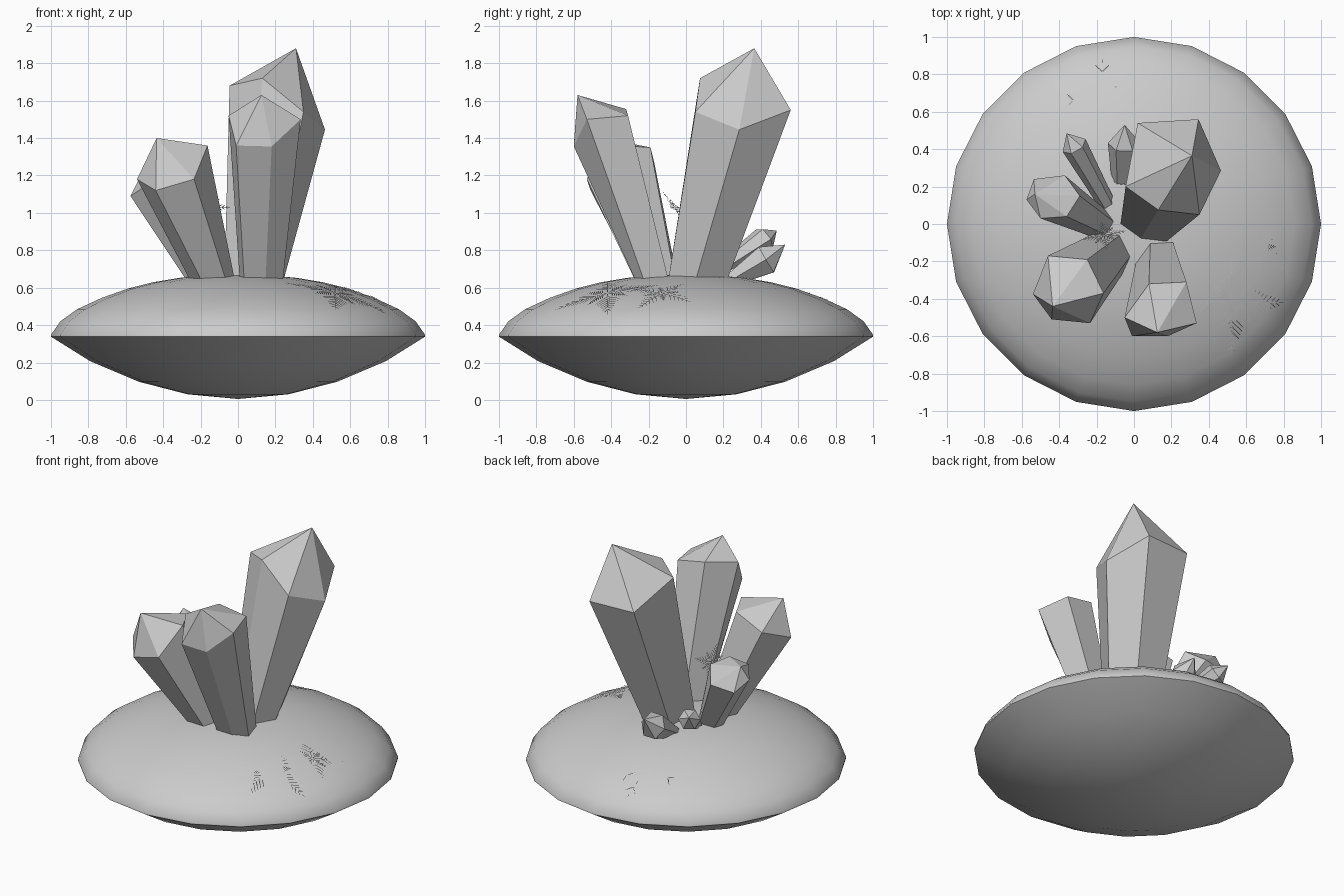
import bpy, bmesh, math
from mathutils import Vector

if "Cube" in bpy.data.objects:
    bpy.data.objects.remove(bpy.data.objects["Cube"])

UPPER = [(1, .348), (.95, .42), (.86, .485), (.73, .545), (.59, .595),
         (.45, .63), (.31, .653), (.16, .666), (0, .67)]
LOWER = [(0, .005), (.27, .03), (.53, .097), (.79, .207), (1, .338)]


def finish(name, bm):
    bmesh.ops.recalc_face_normals(bm, faces=bm.faces)
    me = bpy.data.meshes.new(name)
    bm.to_mesh(me)
    bm.free()
    ob = bpy.data.objects.new(name, me)
    bpy.context.collection.objects.link(ob)
    return ob


def lathe(name, profile, sides=20):
    bm = bmesh.new()
    vs = [bm.verts.new((r, 0, z)) for r, z in profile]
    es = [bm.edges.new(p) for p in zip(vs, vs[1:])]
    bmesh.ops.spin(bm, geom=vs + es, cent=(0, 0, 0), axis=(0, 0, 1),
                   angle=math.tau, steps=sides, use_duplicate=False)
    bmesh.ops.remove_doubles(bm, verts=bm.verts, dist=1e-4)
    return finish(name, bm)


def crystal(name, base, k, top, tip):
    """Six-sided point that narrows to a base ring k times its shoulder ring."""
    bm = bmesh.new()
    top = [Vector(p) for p in top]
    c = sum(top, Vector()) / len(top)
    t = [bm.verts.new(p) for p in top]
    b = [bm.verts.new((base[0] + k * (p.x - c.x), base[1] + k * (p.y - c.y), base[2]))
         for p in top]
    apex = bm.verts.new(tip)
    for i in range(len(t)):
        j = (i + 1) % len(t)
        bm.faces.new((b[i], b[j], t[j], t[i]))
        bm.faces.new((t[i], t[j], apex))
    bm.faces.new(b)
    return finish(name, bm)


def hex_ring(base, centre, r):
    q = (Vector(centre) - Vector(base)).to_track_quat('Z', 'Y')
    return [Vector(centre) + q @ Vector((r * math.cos(a), r * math.sin(a), 0))
            for a in (i * math.tau / 6 for i in range(6))]


def dome_z(r):
    for (r1, z1), (r0, z0) in zip(UPPER, UPPER[1:]):
        if r0 <= r <= r1:
            return z0 + (z1 - z0) * (r - r0) / (r1 - r0)
    return UPPER[0][1]


def snowflake(name, place, arms, twigs, start=.2, turn=0, w=.0035):
    """Arms of the given lengths, each carrying paired side twigs."""
    bm = bmesh.new()

    def bar(p, q):
        side = (q - p).normalized().cross(Vector((0, 0, 1))) * w
        for a, b in ((0, .5), (.5, 1)):
            m, n = p.lerp(q, a), p.lerp(q, b)
            wa, wb = side * (1 - .6 * a), side * (1 - .6 * b)
            bm.faces.new([bm.verts.new(place(v)) for v in (m - wa, m + wa, n + wb, n - wb)])

    for i, length in enumerate(arms):
        a = turn + i * math.tau / len(arms)
        d = Vector((math.cos(a), math.sin(a), 0))
        bar(d * length * .06, d * length)
        for j in range(twigs):
            f = start + (.9 - start) * (j + .5) / twigs
            size = length * .34 * (1.1 - f) / (1.1 - start)
            for s in (-.8, .8):
                e = Vector((math.cos(a + s), math.sin(a + s), 0))
                bar(d * length * f, d * length * f + e * size)
    return finish(name, bm)


def on_dome(x, y):
    return lambda v: Vector((x + v.x, y + v.y, dome_z(math.hypot(x + v.x, y + v.y)) + .004))


# lens-shaped base
base = lathe("rock_base", LOWER + UPPER)
bpy.context.view_layer.objects.active = base
base.select_set(True)
bpy.ops.object.shade_smooth_by_angle(angle=math.radians(40))

# large crystals
crystal("crystal_tall", (.08, .04, .6), .6,
        [(.345, .56, 1.55), (.465, .285, 1.445), (.35, .05, 1.54),
         (.13, .075, 1.72), (-.045, .2, 1.68), (.02, .54, 1.55)], (.31, .365, 1.88))
crystal("crystal_front", (.12, -.18, .6), .58,
        [(-.01, -.6, 1.36), (.18, -.6, 1.355), (.335, -.53, 1.5),
         (.28, -.31, 1.52), (.08, -.32, 1.555), (-.05, -.5, 1.52)], (.125, -.58, 1.63))
crystal("crystal_front_left", (-.12, -.15, .6), .6,
        [(-.54, -.375, 1.18), (-.44, -.51, 1.12), (-.235, -.53, 1.18),
         (-.163, -.37, 1.36), (-.25, -.19, 1.35), (-.46, -.17, 1.27)], (-.435, -.44, 1.4))
crystal("crystal_back_left", (-.17, -.01, .6), .58,
        [(-.575, .13, 1.09), (-.535, .24, 1.03), (-.37, .26, 1.05),
         (-.29, .15, 1.13), (-.36, .04, 1.16), (-.5, .03, 1.14)], (-.53, .16, 1.18))

# small crystals at the back
for name, b, c, r, tip in (
        ("small_crystal_left", (-.1, .03, .6), (-.32, .42, .86), .07, (-.36, .485, .905)),
        ("small_crystal_right", (-.06, .14, .58), (-.05, .43, .75), .09, (-.05, .53, .83))):
    crystal(name, b, .55, hex_ring(b, c, r), tip)

# snowflakes lying on the dome
snowflake("snowflake_large", on_dome(.52, -.42), [.28, .15] * 4, 7)
snowflake("snowflake_side", on_dome(.66, -.13), [.2, .1] * 4, 5, turn=.9, w=.0025)
snowflake("snowflake_back", on_dome(-.17, .66), [.22, .19] * 4, 1, start=.5)
snowflake("snowflake_small", on_dome(-.11, .21), [.07] * 8, 2)

# snowflake standing between the crystals
tilt = Vector((-.15, .75, .6)).to_track_quat('Z', 'Y')
snowflake("snowflake_upright", lambda v: Vector((-.16, -.06, 1.03)) + tilt @ v,
          [.12, .08] * 4, 4, w=.003)
